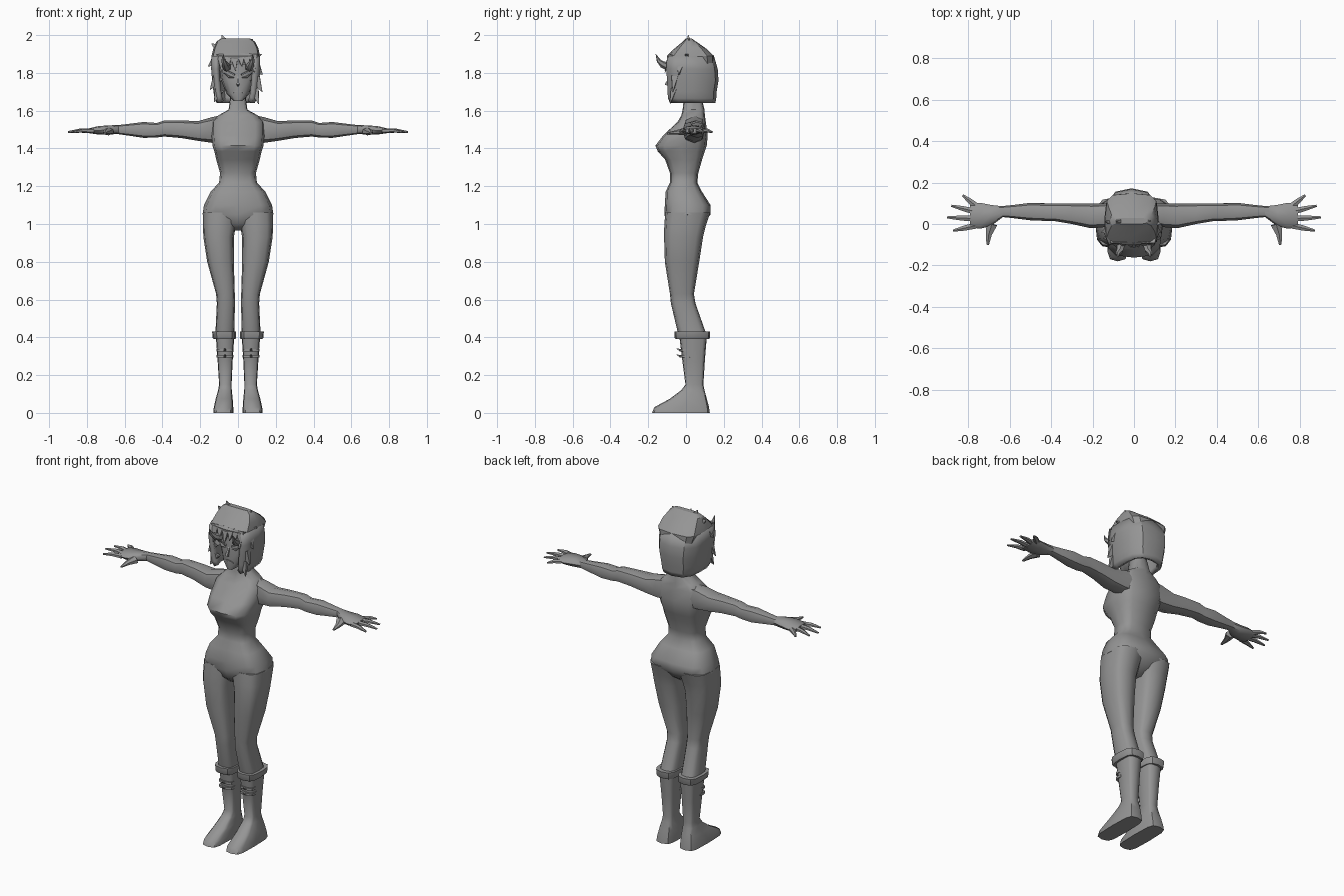
import bpy, bmesh, math
from mathutils import Vector

grey = bpy.data.materials.new("mid_grey")
grey.diffuse_color = (0.3, 0.3, 0.3, 1)


def finish(bm, name, angle=50):
    bmesh.ops.recalc_face_normals(bm, faces=bm.faces)
    me = bpy.data.meshes.new(name)
    bm.to_mesh(me)
    bm.free()
    me.materials.append(grey)
    ob = bpy.data.objects.new(name, me)
    bpy.context.collection.objects.link(ob)
    bpy.ops.object.select_all(action='DESELECT')
    ob.select_set(True)
    bpy.context.view_layer.objects.active = ob
    bpy.ops.object.shade_smooth_by_angle(angle=math.radians(angle))
    return ob


def loft(name, rings, closed=True, angle=50):
    bm = bmesh.new()
    vs = [[bm.verts.new(p) for p in r] for r in rings]
    n = len(vs[0])
    for a, b in zip(vs, vs[1:]):
        for i in range(n if closed else n - 1):
            j = (i + 1) % n
            bm.faces.new((a[i], a[j], b[j], b[i]))
    if closed:
        bm.faces.new(vs[0])
        bm.faces.new(vs[-1])
    return finish(bm, name, angle)


def section(a0, a1, b0, b1, n=12, p=0.65):
    """Rounded box outline between two pairs of limits."""
    pts = []
    for i in range(n):
        t = 2 * math.pi * i / n
        c, s = math.cos(t), math.sin(t)
        u = math.copysign(abs(c) ** p, c) if abs(c) > 1e-6 else 0
        v = math.copysign(abs(s) ** p, s) if abs(s) > 1e-6 else 0
        pts.append(((a0 + a1) / 2 + u * (a1 - a0) / 2, (b0 + b1) / 2 + v * (b1 - b0) / 2))
    return pts


def upright(name, rows, side=1, p=0.65, angle=50, n=12):
    """Rows are z, x limits, y limits."""
    return loft(name, [[Vector((side * x, y, z)) for x, y in section(x0, x1, y0, y1, n, p)]
                       for z, x0, x1, y0, y1 in rows], angle=angle)


def sideways(name, rows, side, n=8):
    """Rows are x, y limits, z limits."""
    return loft(name, [[Vector((side * x, y, z)) for y, z in section(y0, y1, z0, z1, n, 0.8)]
                       for x, y0, y1, z0, z1 in rows])


def taper(name, path, sides=4, flat=1.0):
    """Tapered tube along (point, radius) pairs; flat squashes the thickness in z or y."""
    rings = []
    for i, (pt, r) in enumerate(path):
        a = Vector(path[max(i - 1, 0)][0])
        b = Vector(path[min(i + 1, len(path) - 1)][0])
        d = (b - a).normalized()
        ref = Vector((0, 1, 0)) if abs(d.z) > 0.5 else Vector((0, 0, 1))
        u = d.cross(ref).normalized()
        w = d.cross(u)
        rings.append([Vector(pt) + r * (math.cos(t) * u + flat * math.sin(t) * w)
                      for t in (2 * math.pi * (k + 0.5) / sides for k in range(sides))])
    return loft(name, rings, angle=35)


# torso and neck: z, half width, front y, back y
torso = [(0.965, 0.045, -0.06, 0.04), (1.0, 0.10, -0.10, 0.09), (1.05, 0.188, -0.115, 0.13),
         (1.10, 0.18, -0.112, 0.13), (1.17, 0.145, -0.108, 0.085), (1.22, 0.10, -0.085, 0.06),
         (1.27, 0.095, -0.085, 0.065), (1.34, 0.115, -0.11, 0.085), (1.385, 0.125, -0.15, 0.10),
         (1.415, 0.135, -0.162, 0.11), (1.47, 0.14, -0.12, 0.115), (1.54, 0.14, -0.045, 0.105),
         (1.575, 0.105, -0.025, 0.10), (1.605, 0.05, -0.018, 0.098), (1.68, 0.04, -0.01, 0.08)]
upright("torso", [(z, -w, w, f, b) for z, w, f, b in torso], p=0.6)

for s, tag in ((1, "left"), (-1, "right")):
    # leg and boot
    upright(tag + "_leg", [(1.06, 0.0, 0.186, -0.11, 0.128), (0.99, 0.012, 0.186, -0.115, 0.105),
                           (0.93, 0.022, 0.183, -0.116, 0.09), (0.80, 0.022, 0.163, -0.112, 0.07),
                           (0.63, 0.017, 0.116, -0.085, 0.042), (0.58, 0.016, 0.112, -0.08, 0.05),
                           (0.41, 0.02, 0.12, -0.04, 0.11)], s)
    upright(tag + "_boot_cuff", [(0.39, 0.014, 0.128, -0.055, 0.122), (0.398, 0.01, 0.134, -0.06, 0.126),
                                 (0.43, 0.01, 0.137, -0.062, 0.128)], s, angle=35)
    upright(tag + "_boot", [(0.40, 0.02, 0.117, -0.035, 0.11), (0.28, 0.028, 0.108, -0.02, 0.10),
                            (0.15, 0.034, 0.10, -0.003, 0.092), (0.12, 0.033, 0.105, -0.025, 0.098),
                            (0.075, 0.028, 0.118, -0.085, 0.11), (0.03, 0.025, 0.128, -0.168, 0.122),
                            (0.0, 0.025, 0.131, -0.18, 0.126)], s, p=0.5)
    # shin straps with small points
    for k, z in enumerate((0.30, 0.332)):
        upright(f"{tag}_strap_{k}", [(z - 0.007, 0.024, 0.114, -0.034, 0.03),
                                     (z + 0.007, 0.024, 0.114, -0.034, 0.03)], s, angle=35)
        taper(f"{tag}_strap_point_{k}", [((s * 0.069, -0.03, z), 0.01), ((s * 0.069, -0.05, z + 0.008), 0.001)])
    # arm
    sideways(tag + "_arm", [(0.09, 0.0, 0.10, 1.43, 1.575), (0.14, -0.015, 0.10, 1.43, 1.565),
                            (0.21, -0.02, 0.10, 1.44, 1.545), (0.30, 0.0, 0.10, 1.455, 1.548),
                            (0.39, 0.015, 0.10, 1.463, 1.548), (0.43, 0.015, 0.10, 1.458, 1.535),
                            (0.50, 0.018, 0.102, 1.456, 1.54), (0.58, 0.028, 0.092, 1.468, 1.53),
                            (0.65, 0.035, 0.085, 1.478, 1.522)], s)
    # hand, fingers and thumb
    sideways(tag + "_palm", [(0.63, 0.035, 0.085, 1.478, 1.524), (0.69, -0.01, 0.092, 1.472, 1.522),
                             (0.74, -0.022, 0.102, 1.474, 1.518), (0.79, -0.018, 0.10, 1.481, 1.506)], s)
    for k, (y0, x1, y1) in enumerate(((-0.008, 0.872, -0.032), (0.026, 0.90, 0.032),
                                      (0.06, 0.88, 0.088), (0.09, 0.825, 0.138))):
        taper(f"{tag}_finger_{k}", [((s * 0.765, y0, 1.493), 0.017), ((s * (0.765 + x1) / 2, (y0 + y1) / 2, 1.495), 0.014),
                                    ((s * x1, y1, 1.487), 0.006)], 6, 0.8)
    taper(tag + "_thumb", [((s * 0.685, 0.0, 1.49), 0.03), ((s * 0.70, -0.05, 1.485), 0.017),
                           ((s * 0.705, -0.10, 1.48), 0.007)], 6, 0.7)
    # horn, brow and eye
    taper(tag + "_horn", [((s * 0.06, -0.085, 1.83), 0.024), ((s * 0.068, -0.125, 1.845), 0.018),
                          ((s * 0.078, -0.145, 1.865), 0.011), ((s * 0.078, -0.16, 1.90), 0.001)], 6)
    taper(tag + "_brow", [((s * 0.018, -0.088, 1.79), 0.006), ((s * 0.075, -0.078, 1.82), 0.004)])
    taper(tag + "_eye", [((s * 0.02, -0.085, 1.775), 0.003), ((s * 0.045, -0.084, 1.778), 0.012),
                         ((s * 0.075, -0.076, 1.80), 0.002)], 6, 0.5)

# face, nose and mouth
upright("face", [(1.65, -0.022, 0.022, -0.088, -0.01), (1.69, -0.06, 0.06, -0.092, 0.05),
                 (1.76, -0.09, 0.09, -0.088, 0.11), (1.82, -0.098, 0.098, -0.085, 0.12),
                 (1.90, -0.095, 0.095, -0.075, 0.12)], p=0.75)
taper("nose", [((0, -0.084, 1.78), 0.006), ((0, -0.106, 1.738), 0.01), ((0, -0.086, 1.73), 0.004)])
taper("mouth", [((-0.03, -0.087, 1.695), 0.003), ((0, -0.093, 1.705), 0.006), ((0.03, -0.087, 1.695), 0.003)])

# hair shell, open at the face
outline = [(-0.85, -1), (-1, -0.6), (-1, 0), (-0.94, 0.5), (-0.62, 0.88), (0, 1)]
outline += [(-x, y) for x, y in reversed(outline[:-1])]
shell = []
for z, w, f, b in ((1.64, 0.10, -0.085, 0.155), (1.665, 0.112, -0.095, 0.16), (1.70, 0.118, -0.098, 0.162),
                   (1.76, 0.125, -0.10, 0.172), (1.82, 0.13, -0.105, 0.168), (1.89, 0.128, -0.10, 0.148)):
    shell.append([Vector((-0.012 + x * w, (f + b) / 2 + y * (b - f) / 2, z)) for x, y in outline])
hair = loft("hair_shell", shell, closed=False, angle=35)
thick = hair.modifiers.new("thickness", 'SOLIDIFY')
thick.thickness = 0.025
thick.offset = -1
upright("hair_crown", [(1.845, -0.125, 0.10, -0.09, 0.15), (1.89, -0.14, 0.116, -0.102, 0.148),
                       (1.93, -0.13, 0.108, -0.06, 0.105), (1.965, -0.115, 0.09, -0.018, 0.055),
                       (1.982, -0.09, 0.065, 0.0, 0.03)], p=0.5, angle=30)

# jagged locks: base, tip, radius
locks = [((-0.06, 0.015, 1.94), (-0.085, 0.012, 2.0), 0.045), ((0.04, 0.015, 1.94), (0.08, 0.015, 1.98), 0.04),
         ((-0.09, 0.01, 1.92), (-0.14, 0.01, 1.955), 0.045), ((0.08, 0.01, 1.88), (0.127, 0.0, 1.90), 0.04),
         ((-0.11, -0.03, 1.87), (-0.158, -0.04, 1.835), 0.045), ((0.09, -0.03, 1.83), (0.13, -0.04, 1.79), 0.045),
         ((-0.105, -0.06, 1.78), (-0.148, -0.07, 1.71), 0.04), ((0.09, -0.06, 1.77), (0.128, -0.07, 1.70), 0.04),
         ((-0.10, -0.065, 1.71), (-0.125, -0.085, 1.645), 0.035), ((0.085, -0.065, 1.71), (0.11, -0.085, 1.635), 0.035)]
for x, tip in ((-0.09, 1.80), (-0.055, 1.83), (-0.02, 1.81), (0.015, 1.835), (0.045, 1.815), (0.08, 1.80)):
    locks.append(((x, -0.078, 1.895), (x + 0.006, -0.112, tip), 0.032))
for k, (base, tip, r) in enumerate(locks):
    taper(f"hair_lock_{k}", [(base, r), (tip, 0.002)], 4, 0.6)
